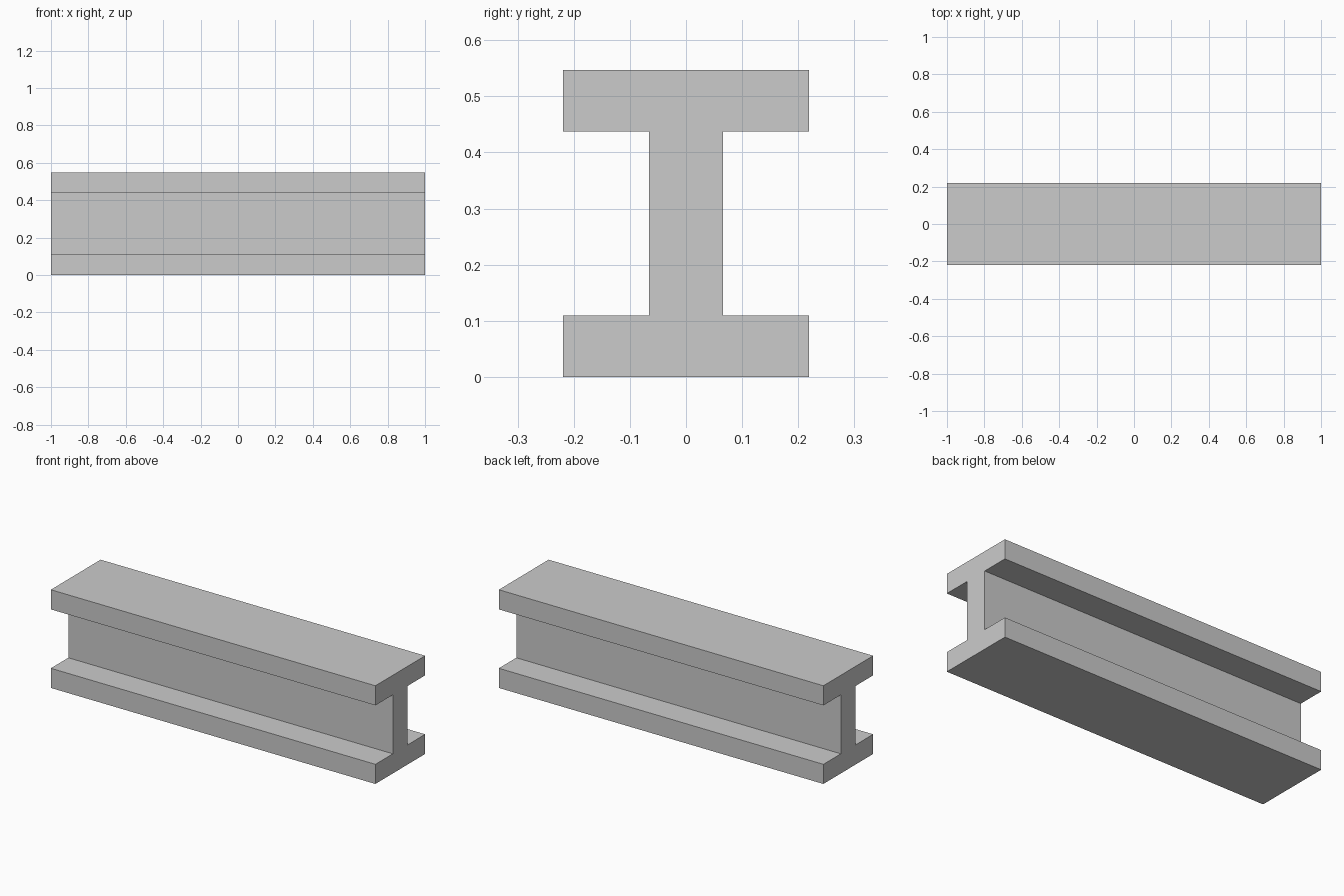
import bpy
import bmesh

if "Cube" in bpy.data.objects:
    bpy.data.objects.remove(bpy.data.objects["Cube"])

LENGTH = 2.0
HEIGHT = 0.547
FLANGE = 0.219      # half width of the flanges
WEB = 0.0656        # half width of the web
THICK = 0.1094      # flange thickness

# I-shaped cross-section: right half bottom to top, then mirrored back down
half = [(FLANGE, 0), (FLANGE, THICK), (WEB, THICK),
        (WEB, HEIGHT - THICK), (FLANGE, HEIGHT - THICK), (FLANGE, HEIGHT)]
profile = half + [(-y, z) for y, z in reversed(half)]

# Beam: extrude the section along x
bm = bmesh.new()
section = bm.faces.new([bm.verts.new((-LENGTH / 2, y, z)) for y, z in profile])
extruded = bmesh.ops.extrude_face_region(bm, geom=[section], use_keep_orig=True)["geom"]
bmesh.ops.translate(bm, vec=(LENGTH, 0, 0),
                    verts=[g for g in extruded if isinstance(g, bmesh.types.BMVert)])
bmesh.ops.recalc_face_normals(bm, faces=bm.faces)

mesh = bpy.data.meshes.new("i_beam")
bm.to_mesh(mesh)
bm.free()
bpy.context.collection.objects.link(bpy.data.objects.new("i_beam", mesh))
